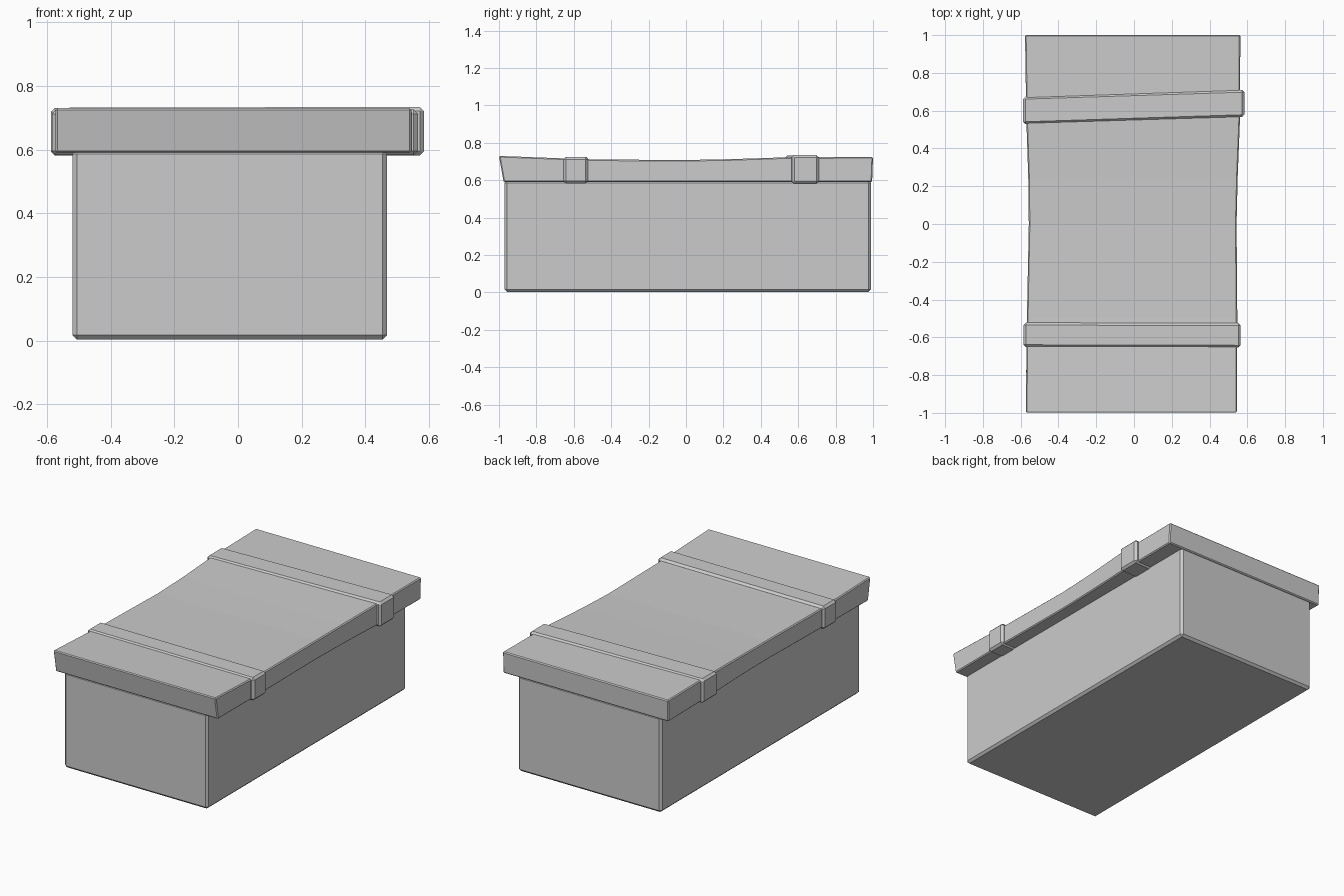
import bpy, bmesh

if "Cube" in bpy.data.objects:
    bpy.data.objects.remove(bpy.data.objects["Cube"])


def loft(name, sections, bevel):
    """Skin a closed solid through four-point cross-sections, then soften its edges."""
    bm = bmesh.new()
    rings = [[bm.verts.new(p) for p in s] for s in sections]
    for a, b in zip(rings, rings[1:]):
        for i in range(4):
            j = (i + 1) % 4
            bm.faces.new((a[i], a[j], b[j], b[i]))
    bm.faces.new(rings[0])
    bm.faces.new(rings[-1])
    bmesh.ops.recalc_face_normals(bm, faces=bm.faces)
    mesh = bpy.data.meshes.new(name)
    bm.to_mesh(mesh)
    bm.free()
    obj = bpy.data.objects.new(name, mesh)
    bpy.context.collection.objects.link(obj)
    mod = obj.modifiers.new("soft_edges", "BEVEL")
    mod.width = bevel
    mod.segments = 1
    mod.limit_method = "ANGLE"
    mod.angle_limit = 0.6
    return obj


def section(y_bottom, y_top, left, right, bottom, top):
    return [(left, y_bottom, bottom), (right, y_bottom, bottom),
            (right, y_top, top), (left, y_top, top)]


def strap(name, left, right, y_left, y_right, bottom, top_left, top_right):
    """Band across the lid; each end has its own y range, so it may be skewed."""
    ends = []
    for x, (y0, y1), top in ((left, y_left, top_left), (right, y_right, top_right)):
        ends.append([(x, y0, bottom), (x, y1, bottom), (x, y1, top), (x, y0, top)])
    return loft(name, ends, 0.013)


# Box body
loft("box_body", [section(-0.97, -0.97, -0.52, 0.468, 0.003, 0.60),
                  section(0.99, 0.99, -0.52, 0.468, 0.003, 0.60)], 0.014)

# Sagging, pinched lid plank
loft("lid", [section(-0.975, -1.0, -0.573, 0.545, 0.59, 0.730),
             section(-0.5, -0.5, -0.567, 0.547, 0.59, 0.711),
             section(0.0, 0.0, -0.557, 0.543, 0.59, 0.708),
             section(0.25, 0.25, -0.560, 0.549, 0.59, 0.713),
             section(0.55, 0.55, -0.570, 0.561, 0.59, 0.723),
             section(0.995, 1.0, -0.577, 0.563, 0.59, 0.724)], 0.006)

# Straps around the lid, the rear one skewed
strap("front_strap", -0.584, 0.565, (-0.652, -0.522), (-0.655, -0.525), 0.582, 0.725, 0.725)
strap("back_strap", -0.588, 0.584, (0.528, 0.674), (0.566, 0.711), 0.581, 0.731, 0.734)
